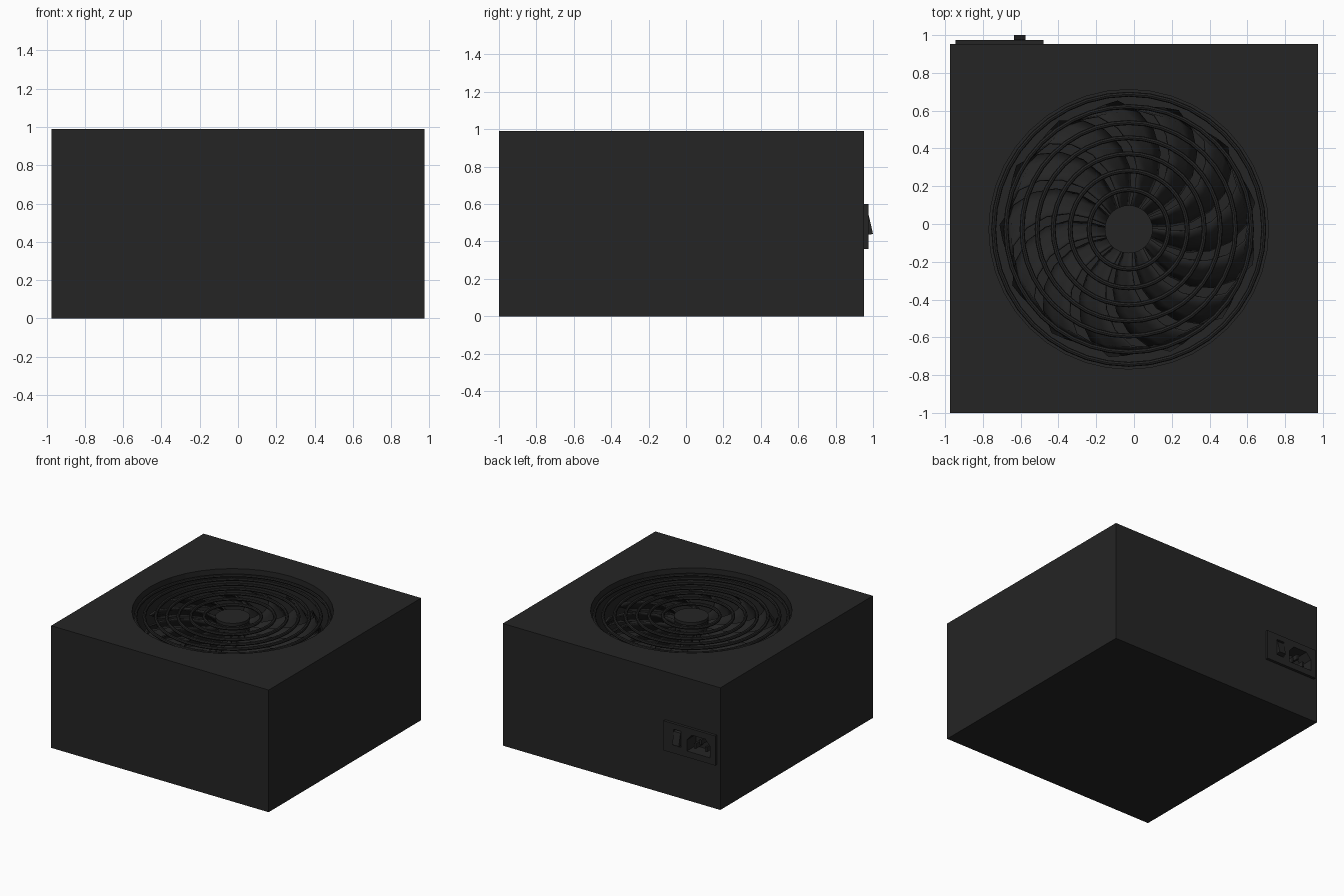
import bpy, bmesh
from math import cos, sin, radians, pi
from mathutils import Vector

if "Cube" in bpy.data.objects:
    bpy.data.objects.remove(bpy.data.objects["Cube"])

mat = bpy.data.materials.new("dark_metal")
mat.diffuse_color = (0.018, 0.018, 0.018, 1)
mat.use_nodes = True
mat.node_tree.nodes["Principled BSDF"].inputs["Base Color"].default_value = mat.diffuse_color
CX, CY = -0.028, -0.028          # fan axis


def finish(name, bm):
    bmesh.ops.recalc_face_normals(bm, faces=bm.faces)
    me = bpy.data.meshes.new(name)
    bm.to_mesh(me)
    bm.free()
    ob = bpy.data.objects.new(name, me)
    bpy.context.collection.objects.link(ob)
    me.materials.append(mat)
    return ob


def prism(name, pts, direction):
    """Extrude a closed outline along a direction."""
    bm = bmesh.new()
    f = bm.faces.new([bm.verts.new(p) for p in pts])
    ext = bmesh.ops.extrude_face_region(bm, geom=[f])
    bmesh.ops.translate(bm, vec=Vector(direction),
                        verts=[v for v in ext["geom"] if isinstance(v, bmesh.types.BMVert)])
    return finish(name, bm)


def box(name, x0, x1, y0, y1, z0, z1):
    return prism(name, [(x0, y0, z0), (x1, y0, z0), (x1, y1, z0), (x0, y1, z0)], (0, 0, z1 - z0))


def cylinder(name, r, z0, z1, n=32):
    ring = [(CX + r * cos(2 * pi * i / n), CY + r * sin(2 * pi * i / n), z0) for i in range(n)]
    return prism(name, ring, (0, 0, z1 - z0))


def activate(ob):
    bpy.ops.object.select_all(action='DESELECT')
    ob.select_set(True)
    bpy.context.view_layer.objects.active = ob


def smooth(ob):
    activate(ob)
    bpy.ops.object.shade_smooth_by_angle(angle=radians(35))


def cut(target, cutter):
    m = target.modifiers.new("cut", 'BOOLEAN')
    m.operation, m.solver, m.object = 'DIFFERENCE', 'EXACT', cutter
    activate(target)
    bpy.ops.object.modifier_apply(modifier=m.name)


# Case and rear power plate
case = box("case", -0.975, 0.975, -1.0, 0.953, 0, 0.99)
plate = box("power_plate", -0.945, -0.48, 0.953, 0.975, 0.36, 0.60)

# Cutters: fan opening, socket with chamfered top corners, switch slot
fan_cut = cylinder("fan_cutter", 0.74, 0.62, 1.1, 40)
socket_cut = prism("socket_cutter",
                   [(x, 0.86, z) for x, z in ((-0.9, 0.41), (-0.69, 0.41), (-0.69, 0.50),
                                              (-0.735, 0.55), (-0.855, 0.55), (-0.9, 0.50))],
                   (0, 0.2, 0))
switch_cut = box("switch_cutter", -0.64, -0.57, 0.94, 1.05, 0.425, 0.555)
cut(case, fan_cut)
for target in (case, plate):
    cut(target, socket_cut)
    cut(target, switch_cut)
for c in (fan_cut, socket_cut, switch_cut):
    bpy.data.objects.remove(c)

# Rocker switch and socket pins
prism("rocker_switch", [(-0.635, y, z) for y, z in
                        ((0.94, 0.43), (1.0, 0.44), (0.977, 0.54), (0.94, 0.55))], (0.06, 0, 0))
for i, (x, z) in enumerate(((-0.845, 0.455), (-0.795, 0.50), (-0.745, 0.455))):
    box(f"socket_pin_{i}", x - 0.008, x + 0.008, 0.86, 0.95, z - 0.02, z + 0.02)

# Grille: concentric wire rings around a centre disc
for i, r in enumerate((0.21, 0.31, 0.40, 0.485, 0.565, 0.65, 0.715)):
    bpy.ops.mesh.primitive_torus_add(location=(CX, CY, 0.945), major_radius=r, minor_radius=0.013,
                                     major_segments=40, minor_segments=8)
    ring = bpy.context.object
    ring.name = f"grille_ring_{i}"
    ring.data.materials.append(mat)
    smooth(ring)
smooth(cylinder("grille_centre", 0.127, 0.925, 0.95))

# Fan hub and swept, pitched blades
smooth(cylinder("fan_hub", 0.125, 0.62, 0.915))
SWEEP = [(0.11, 0), (0.22, -5), (0.33, -3), (0.44, 3), (0.54, 11), (0.62, 20), (0.68, 30)]
bm = bmesh.new()
COUNT, COLS = 13, 3
for b in range(COUNT):
    start = 360 / COUNT * b - 18
    rows = []
    for r, off in SWEEP:
        row = []
        for c in range(COLS + 1):
            t = c / COLS
            a = radians(start + off + 20 * t)
            z = 0.74 + 0.13 * t + 0.03 * t * (1 - t)
            rr = r - (0.04 * t if r > 0.65 else 0)
            row.append(bm.verts.new((CX + rr * cos(a), CY + rr * sin(a), z)))
        rows.append(row)
    for r0, r1 in zip(rows, rows[1:]):
        for c in range(COLS):
            bm.faces.new((r0[c], r1[c], r1[c + 1], r0[c + 1]))
blades = finish("fan_blades", bm)
solid = blades.modifiers.new("thickness", 'SOLIDIFY')
solid.thickness = 0.012
solid.offset = 0
smooth(blades)
